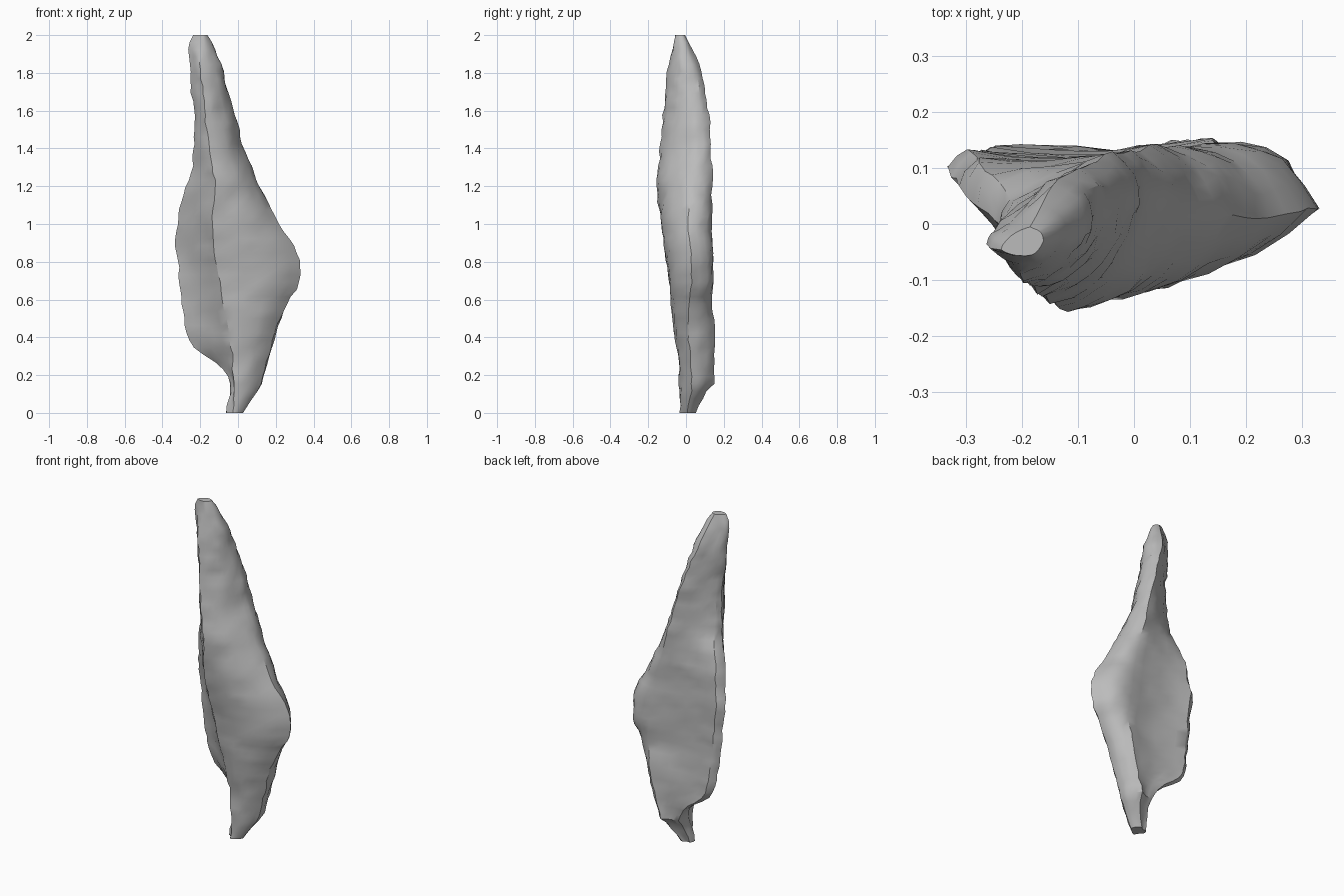
import bpy
import bmesh
from mathutils import Vector, noise

cube = bpy.data.objects.get("Cube")
if cube:
    bpy.data.objects.remove(cube, do_unlink=True)

# Rails that run up the stone: each point is (height, x, y)
left_edge = [(0, -.06, 0), (.13, -.03, .02), (.2, -.05, .05), (.27, -.12, .1), (.33, -.22, .11),
             (.4, -.27, .11), (.6, -.3, .1), (.9, -.33, .1), (1.1, -.31, .06),
             (1.3, -.24, 0), (1.6, -.23, -.02), (1.75, -.25, -.03), (1.95, -.26, -.04), (2, -.24, -.04)]
front_ridge = [(0, -.02, -.03), (.3, -.03, -.04), (.6, -.08, -.07), (.8, -.12, -.09),
               (1, -.14, -.13), (1.2, -.12, -.16), (1.4, -.15, -.14), (1.8, -.2, -.1), (2, -.2, -.06)]
right_edge = [(0, .02, .01), (.13, .11, .03), (.33, .17, .02), (.45, .2, .01), (.6, .27, .01),
              (.68, .33, .03), (.8, .33, .03), (.9, .29, .02), (1, .22, .01), (1.2, .11, .01),
              (1.4, .02, .02), (1.6, -.03, .01), (1.85, -.09, -.02), (2, -.16, -.03)]
back_ridge = [(0, -.01, .05), (.1, .04, .1), (.15, .06, .14), (.4, .13, .155), (.6, .16, .14),
              (1, .1, .14), (1.3, .03, .14), (1.6, -.06, .12), (1.8, -.13, .09), (2, -.19, 0)]


def rail_point(rail, z):
    """Point on a rail at height z."""
    for (z0, x0, y0), (z1, x1, y1) in zip(rail, rail[1:]):
        if z <= z1:
            return Vector((x0, y0, z)).lerp(Vector((x1, y1, z)), (z - z0) / (z1 - z0))
    return Vector((rail[-1][1], rail[-1][2], z))


def span(start, end, steps, bulge):
    """Points from start towards end, bowed outward by bulge (inward when negative)."""
    chord = end - start
    outward = Vector((chord.y, -chord.x, 0))
    points = []
    for i in range(steps):
        t = i / steps
        points.append(start + chord * t + outward * (bulge * 4 * t * (1 - t)))
    return points


def section(z):
    left, front, right, back = (rail_point(r, z) for r in
                                (left_edge, front_ridge, right_edge, back_ridge))
    # The wide wing has a blunt edge and hollow faces; the point is a plain wedge
    wing = min(1, max(0, (1.4 - z) / .4))
    corner = left.lerp(back, .08) + Vector((0, (back.y - left.y) * (.15 + .5 * wing), 0))
    return (span(left, front, 5, .04 - .09 * wing) + span(front, right, 7, .13)
            + span(right, back, 5, .19) + span(back, corner, 6, .04 - .09 * wing)
            + span(corner, left, 2, .08))


# Chipped stone blade: loft of sections with small knapped dents
LEVELS = 52
bm = bmesh.new()
rings = []
for level in range(LEVELS + 1):
    z = 2 * level / LEVELS
    ring = []
    for p in section(z):
        chip = noise.noise_vector(p * 9) * .006 + noise.noise_vector(p * 22) * .01
        chip.z = 0
        ring.append(bm.verts.new(p + chip))
    rings.append(ring)
for low, high in zip(rings, rings[1:]):
    for i in range(len(low)):
        j = (i + 1) % len(low)
        bm.faces.new((low[i], low[j], high[j], high[i]))
bm.faces.new(rings[0])
bm.faces.new(rings[-1])
bmesh.ops.recalc_face_normals(bm, faces=bm.faces)
mesh = bpy.data.meshes.new("stone_blade")
bm.to_mesh(mesh)
bm.free()
blade = bpy.data.objects.new("stone_blade", mesh)
bpy.context.collection.objects.link(blade)

# Plain grey stone
stone = bpy.data.materials.new("grey_stone")
stone.use_nodes = True
stone.diffuse_color = (.5, .5, .5, 1)
stone.node_tree.nodes["Principled BSDF"].inputs["Base Color"].default_value = (.5, .5, .5, 1)
mesh.materials.append(stone)

# Smooth shading that keeps the ridges crisp
bpy.context.view_layer.objects.active = blade
blade.select_set(True)
bpy.ops.object.shade_smooth_by_angle(angle=.55)
